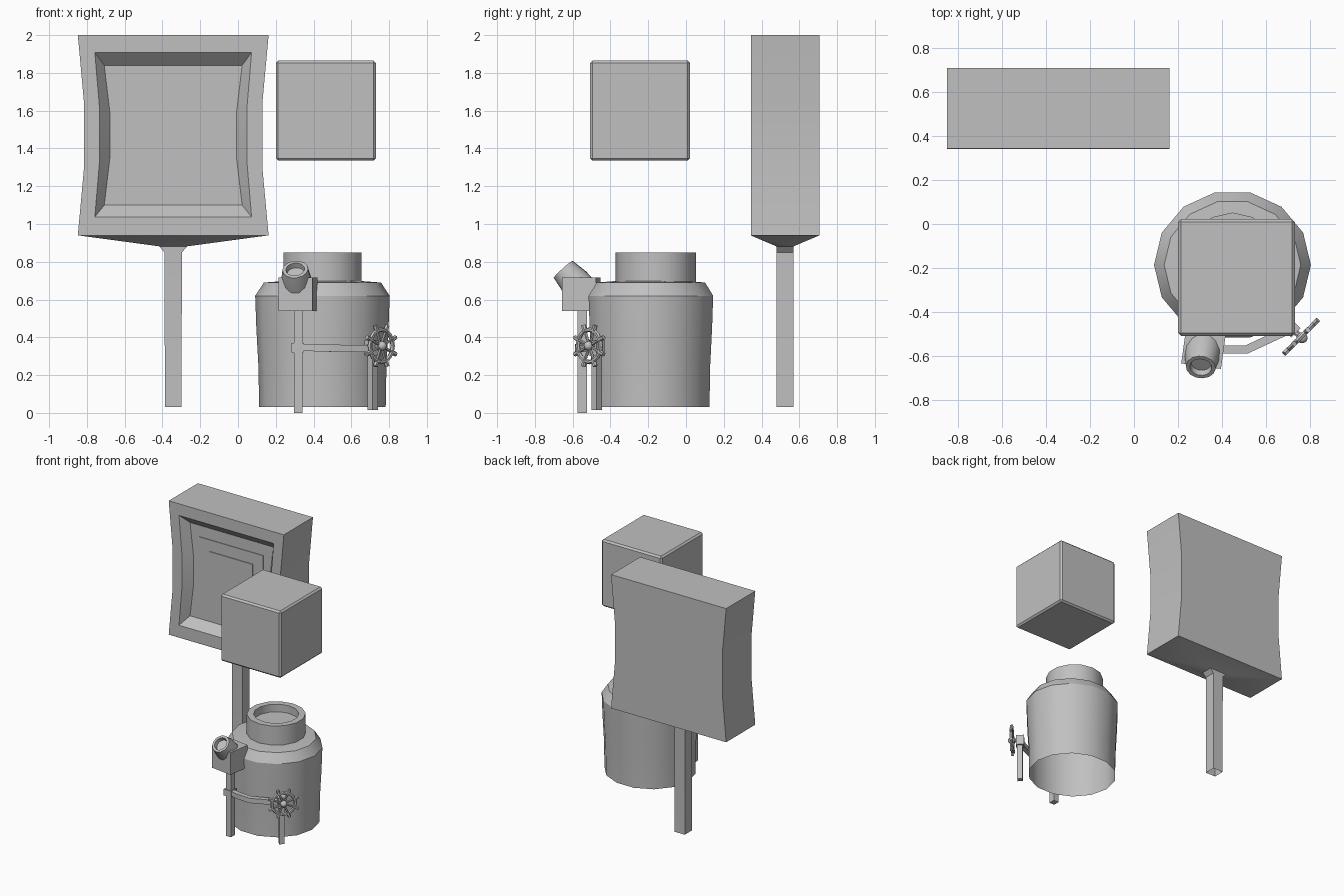
import bpy, bmesh, math
from mathutils import Matrix, Vector

if "Cube" in bpy.data.objects:
    bpy.data.objects.remove(bpy.data.objects["Cube"])

grey = bpy.data.materials.new("plain grey")
grey.diffuse_color = (0.53, 0.53, 0.53, 1)
grey.use_nodes = True
grey.node_tree.nodes["Principled BSDF"].inputs["Base Color"].default_value = grey.diffuse_color


def finish(name, bm, angle=32):
    me = bpy.data.meshes.new(name)
    bmesh.ops.recalc_face_normals(bm, faces=bm.faces)
    bm.to_mesh(me)
    bm.free()
    me.materials.append(grey)
    ob = bpy.data.objects.new(name, me)
    bpy.context.collection.objects.link(ob)
    bpy.ops.object.select_all(action='DESELECT')
    ob.select_set(True)
    bpy.context.view_layer.objects.active = ob
    bpy.ops.object.shade_smooth_by_angle(angle=math.radians(angle))
    return ob


def loft(name, rings, cap_start=True, cap_end=True):
    """Skin a list of equal-length closed rings of points."""
    bm = bmesh.new()
    vs = [[bm.verts.new(p) for p in r] for r in rings]
    n = len(vs[0])
    for a, b in zip(vs, vs[1:]):
        for i in range(n):
            j = (i + 1) % n
            bm.faces.new((a[i], a[j], b[j], b[i]))
    if cap_start:
        bm.faces.new(vs[0])
    if cap_end:
        bm.faces.new(vs[-1])
    return finish(name, bm)


def box(name, center, size, turn=0):
    bm = bmesh.new()
    m = (Matrix.Translation(center) @ Matrix.Rotation(math.radians(turn), 4, 'Z')
         @ Matrix.Diagonal((*size, 1)))
    bmesh.ops.create_cube(bm, size=1, matrix=m)
    return finish(name, bm)


def lathe(name, profile, sides, matrix, start=0.0, cap_start=True):
    """Spin (radius, height) pairs around the local z axis."""
    rings = []
    for r, h in profile:
        angs = [start + 2 * math.pi * i / sides for i in range(sides)]
        rings.append([matrix @ Vector((r * math.cos(a), r * math.sin(a), h)) for a in angs])
    return loft(name, rings, cap_start)


def rod(name, a, b, radius, sides=6):
    a, b = Vector(a), Vector(b)
    m = Matrix.Translation(a) @ (b - a).to_track_quat('Z', 'Y').to_matrix().to_4x4()
    return lathe(name, [(radius, 0), (radius, (b - a).length)], sides, m, math.pi / sides)


# Sign board: pinched outline with a bevelled recess in front
SX, SY = -0.343, 0.524


def pinched(corner, waist, z0, z1, y):
    h = z1 - z0
    side = [(corner, z0), (waist, z0 + 0.34 * h), (waist, z0 + 0.66 * h), (corner, z1)]
    return ([(SX + w, y, z) for w, z in side] + [(SX - w, y, z) for w, z in reversed(side)])


loft("sign_board", [
    pinched(0.505, 0.472, 0.94, 2.0, 0.708),
    pinched(0.505, 0.472, 0.94, 2.0, 0.343),
    pinched(0.415, 0.39, 1.037, 1.908, 0.343),
    pinched(0.365, 0.335, 1.10, 1.84, 0.41)])
box("sign_panel_outer", (SX, 0.409, 1.47), (0.56, 0.008, 0.56))
box("sign_panel_inner", (SX, 0.403, 1.47), (0.38, 0.008, 0.38))


# Sign post: flares into the underside of the board, open at the foot
def rect(hx, hy, z):
    return [(SX + sx * hx, SY + sy * hy, z) for sx, sy in ((1, 1), (-1, 1), (-1, -1), (1, -1))]


loft("sign_post", [
    rect(0.505, 0.183, 0.94), rect(0.075, 0.046, 0.882),
    rect(0.046, 0.044, 0.85), rect(0.044, 0.044, 0.03)], True, False)

# Floating cube with narrow chamfers
bm = bmesh.new()
bmesh.ops.create_cube(bm, size=0.53, matrix=Matrix.Translation((0.465, -0.243, 1.6)))
bmesh.ops.bevel(bm, geom=bm.edges[:], offset=0.013, segments=1, affect='EDGES')
finish("floating_cube", bm)

# Tank body, open underneath, with a sloping shoulder
body = Matrix.Translation((0.447, -0.186, 0)) @ Matrix.Diagonal((1, 0.95, 1, 1))
lathe("tank_body", [(0.335, 0.03), (0.339, 0.25), (0.35, 0.45), (0.356, 0.62),
                    (0.31, 0.69), (0.18, 0.70)], 14, body, cap_start=False)

# Tank neck with a sunken top
neck = Matrix.Translation((0.447, -0.16, 0))
lathe("tank_neck", [(0.212, 0.68), (0.212, 0.85), (0.163, 0.85), (0.163, 0.79)],
      14, neck, math.pi / 2)

# Left stand: pole, block and tilted spout
box("spout_pole", (0.318, -0.55, 0.275), (0.045, 0.05, 0.55))
box("spout_block", (0.317, -0.555, 0.628), (0.182, 0.182, 0.175), -8)
axis = Vector((-0.08, -0.67, 0.74)).normalized()
spout = Matrix.Translation((0.303, -0.65, 0.76)) @ axis.to_track_quat('Z', 'Y').to_matrix().to_4x4()
lathe("spout", [(0.083, -0.17), (0.083, -0.09), (0.068, 0), (0.05, 0), (0.046, -0.03)],
      14, spout)

# Pipe linking the two stands
box("pipe_collar", (0.315, -0.55, 0.345), (0.065, 0.065, 0.05))
path = [(0.318, -0.555, 0.348), (0.41, -0.57, 0.345), (0.51, -0.57, 0.342), (0.715, -0.475, 0.34)]
rings = []
for i, p in enumerate(path):
    d = (Vector(path[min(i + 1, 3)]) - Vector(path[max(i - 1, 0)])).normalized()
    side = d.cross(Vector((0, 0, 1))) * 0.019
    up = Vector((0, 0, 0.019))
    rings.append([Vector(p) + side + up, Vector(p) - side + up,
                  Vector(p) - side - up, Vector(p) + side - up])
loft("link_pipe", rings)

# Right stand: pole, block and valve wheel facing outward
box("valve_pole", (0.713, -0.473, 0.165), (0.04, 0.04, 0.30), 45)
box("valve_block", (0.713, -0.473, 0.345), (0.06, 0.06, 0.08), 45)
wheel = (Matrix.Translation((0.758, -0.512, 0.355)) @ Matrix.Rotation(math.pi / 4, 4, 'Z')
         @ Matrix.Rotation(math.pi / 2, 4, 'X'))
rod("valve_shaft", (0.713, -0.473, 0.355), wheel @ Vector((0, 0, 0.01)), 0.014, 8)
rings = []
for i in range(17):
    a = 2 * math.pi * i / 16
    rings.append([wheel @ Vector(((0.086 + 0.012 * math.cos(t)) * math.cos(a),
                                  (0.086 + 0.012 * math.cos(t)) * math.sin(a),
                                  0.012 * math.sin(t)))
                  for t in [math.pi / 3 * k for k in range(6)]])
loft("valve_rim", rings, False, False)
bm = bmesh.new()
bmesh.ops.create_uvsphere(bm, u_segments=10, v_segments=6, radius=0.026,
                          matrix=wheel @ Matrix.Translation((0, 0, 0.006)))
finish("valve_hub", bm, 60)
for i in range(8):
    a = 2 * math.pi * (i + 0.5) / 8
    d = Vector((math.cos(a), math.sin(a), 0))
    rod("valve_spoke", wheel @ (d * 0.01), wheel @ (d * 0.09), 0.008)
    rod("valve_knob", wheel @ (d * 0.086), wheel @ (d * 0.117), 0.013)
